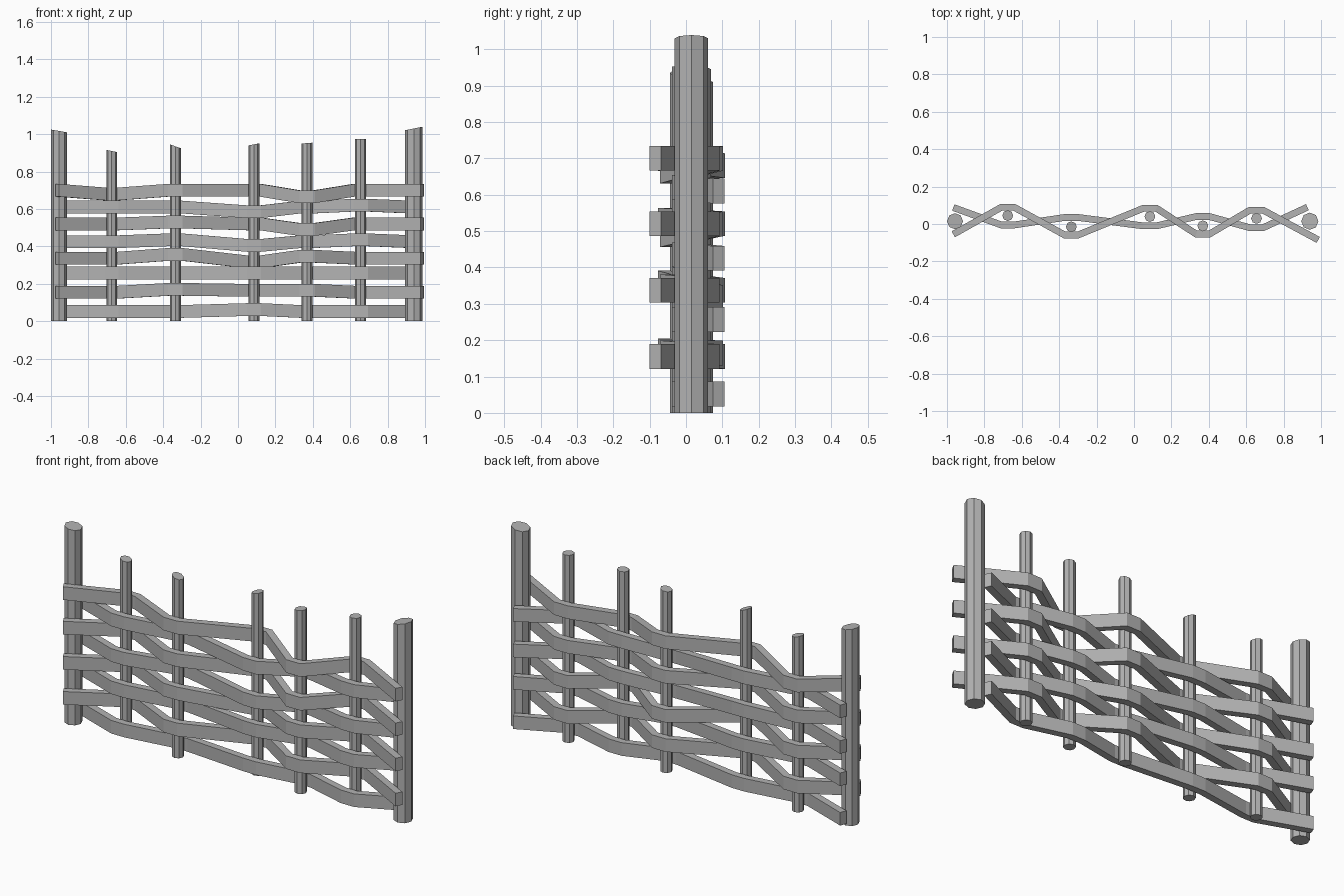
import bpy
import bmesh
from mathutils import Vector

default_cube = bpy.data.objects.get("Cube")
if default_cube:
    bpy.data.objects.remove(default_cube, do_unlink=True)

# One plain weathered grey for all the wood
wood = bpy.data.materials.new("grey_wood")
wood.use_nodes = True
grey = (0.45, 0.45, 0.45, 1)
wood.diffuse_color = grey
wood.node_tree.nodes["Principled BSDF"].inputs["Base Color"].default_value = grey


def add_object(name, bm):
    bmesh.ops.recalc_face_normals(bm, faces=bm.faces)
    mesh = bpy.data.meshes.new(name)
    bm.to_mesh(mesh)
    bm.free()
    mesh.materials.append(wood)
    obj = bpy.data.objects.new(name, mesh)
    bpy.context.collection.objects.link(obj)
    return obj


def upright(name, x, y, radius, height, slope):
    """Eight sided pole with a slanted saw cut on top."""
    bm = bmesh.new()
    bmesh.ops.create_cone(bm, cap_ends=True, segments=8, radius1=radius,
                          radius2=radius, depth=height)
    for v in bm.verts:
        top = v.co.z > 0
        v.co.z += height / 2 + (slope * v.co.x if top else 0)
        v.co.x += x
        v.co.y += y
    add_object(name, bm)


def strand(name, path, width=0.036, height=0.068):
    """Rectangular lath swept along a path, mitred at each bend."""
    bm = bmesh.new()
    rings = []
    up = Vector((0, 0, height / 2))
    for i, p in enumerate(path):
        before = (p - path[i - 1]) if i > 0 else (path[i + 1] - p)
        after = (path[i + 1] - p) if i < len(path) - 1 else before
        before.z = after.z = 0
        along = (before.normalized() + after.normalized()).normalized()
        mitre = width / 2 / along.dot(after.normalized())
        side = Vector((-along.y, along.x, 0)) * mitre
        corners = (p + side + up, p - side + up, p - side - up, p + side - up)
        rings.append([bm.verts.new(c) for c in corners])
    for a, b in zip(rings, rings[1:]):
        for k in range(4):
            n = (k + 1) % 4
            bm.faces.new((a[k], a[n], b[n], b[k]))
    bm.faces.new(rings[0])
    bm.faces.new(rings[-1])
    add_object(name, bm)


# End posts
upright("right_end_post", -0.957, 0.015, 0.043, 1.017, -0.17)
upright("left_end_post", 0.94, 0.015, 0.046, 1.03, 0.2)

# Thin stakes: x, y, height, slope of the top
stakes = [(-0.675, 0.045, 0.91, -0.2), (-0.335, -0.015, 0.935, -0.35),
          (0.085, 0.04, 0.945, 0.2), (0.368, -0.01, 0.952, 0.08),
          (0.655, 0.03, 0.975, 0)]
for i, (x, y, h, s) in enumerate(stakes):
    upright(f"stake_{i + 1}", x, y, 0.029, h, s)


def weave(name, ends, offset, level, wobble):
    """Lath passing alternately behind and in front of the stakes."""
    heights = [level + w / 100 for w in wobble]
    path = [Vector((*ends[0], heights[0]))]
    for i, (x, y, h, s) in enumerate(stakes):
        side = offset if i % 2 == 0 else -offset
        for dx in (-0.035, 0.035):
            path.append(Vector((x + dx, y + side, heights[i + 1])))
    path.append(Vector((*ends[1], heights[-1])))
    strand(name, path)


# Woven laths: level and height wobble in hundredths at each upright
front_ends = ((-0.966, -0.055), (0.985, -0.085))
back_ends = ((-0.966, 0.088), (0.927, 0.09))
front_rows = [(0.155, (0, 0, 1.5, 1, 1, 0, 0)),
              (0.337, (0, 0, 2, -2, 1, 0, 0)),
              (0.52, (0, 0, 1, 0, -3, 0, 0)),
              (0.70, (0, -2, 0, 0, -3.5, 0, 0))]
back_rows = [(0.052, (0, 0, 0, 1, 0, 0, 0)),
             (0.257, (0, 0, 0, 0, 0, 0, 0)),
             (0.425, (0, 0, 1, -2, 0, 1, 0)),
             (0.61, (0, 0, 0, -2.5, 0, 1, 0))]
for i, (level, wobble) in enumerate(front_rows):
    weave(f"front_ended_lath_{i + 1}", front_ends, 0.044, level, wobble)
for i, (level, wobble) in enumerate(back_rows):
    weave(f"back_ended_lath_{i + 1}", back_ends, -0.05, level, wobble)
